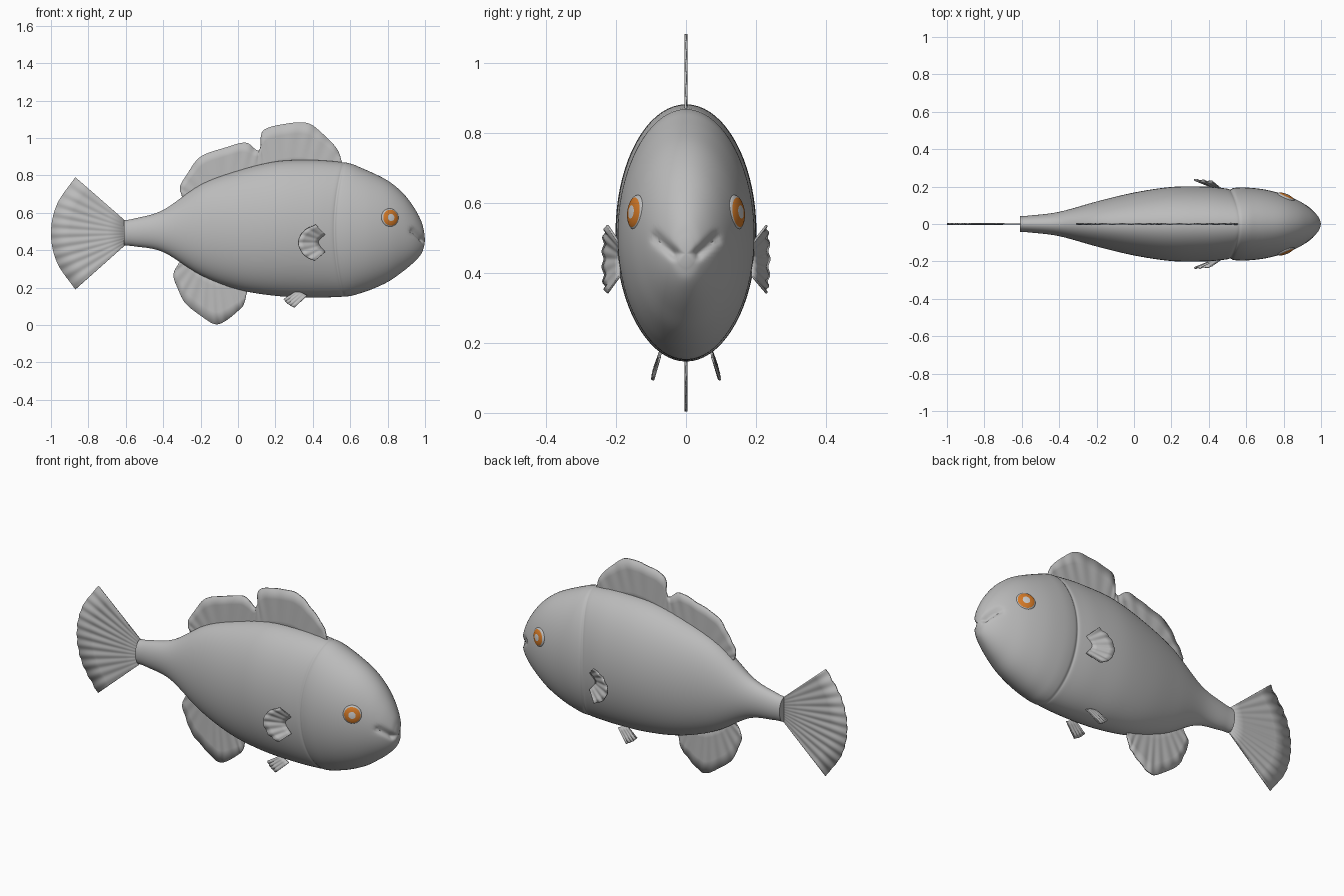
import bpy, bmesh, math
from mathutils import Vector

cube = bpy.data.objects.get("Cube")
if cube:
    bpy.data.objects.remove(cube, do_unlink=True)


def material(name, rgb):
    m = bpy.data.materials.new(name)
    m.use_nodes = True
    m.diffuse_color = (*rgb, 1)
    m.node_tree.nodes["Principled BSDF"].inputs["Base Color"].default_value = (*rgb, 1)
    return m


grey = material("skin grey", (0.5, 0.5, 0.5))
orange = material("iris orange", (0.65, 0.19, 0.02))
pale = material("pupil pale grey", (0.6, 0.6, 0.6))


def finish(name, bm, mats, angle=50):
    bmesh.ops.recalc_face_normals(bm, faces=bm.faces)
    me = bpy.data.meshes.new(name)
    bm.to_mesh(me)
    bm.free()
    for m in mats:
        me.materials.append(m)
    me.shade_smooth()
    me.set_sharp_from_angle(angle=math.radians(angle))
    ob = bpy.data.objects.new(name, me)
    bpy.context.collection.objects.link(ob)
    return ob


def spline(pts, t):
    """Point on a smooth curve through pts, t from 0 to 1."""
    pts = [Vector(p) for p in pts]
    last = len(pts) - 1
    i = min(int(t * last), last - 1)
    f = t * last - i
    b, c = pts[i], pts[i + 1]
    a = pts[i - 1] if i else b * 2 - c
    d = pts[i + 2] if i + 2 <= last else c * 2 - b
    return (b * 2 + (c - a) * f + (a * 2 - b * 5 + c * 4 - d) * f**2
            + (b * 3 - a - c * 3 + d) * f**3) / 2


def grid_faces(bm, rows, closed):
    for r0, r1 in zip(rows, rows[1:]):
        n = len(r0)
        for k in range(n if closed else n - 1):
            j = (k + 1) % n
            bm.faces.new((r0[k], r0[j], r1[j], r1[k]))


# Body sections: x, top z, bottom z, half width
sections = [
    (-.61, .56, .425, .042), (-.55, .57, .42, .046), (-.4, .615, .39, .065),
    (-.2, .75, .267, .12), (0, .825, .19, .168), (.2, .874, .156, .198),
    (.38, .882, .147, .2), (.49, .873, .15, .19), (.515, .868, .153, .184),
    (.535, .867, .153, .193), (.6, .852, .163, .195), (.7, .82, .187, .184),
    (.8, .772, .23, .158), (.88, .707, .285, .124), (.94, .63, .335, .088),
    (.98, .555, .38, .051), (.995, .5, .42, .025)]


def body():
    bm = bmesh.new()
    rows, steps, sides = [], 96, 72
    for s in range(steps + 1):
        x, top, bottom, half = spline([Vector(p) for p in sections], s / steps)
        row = []
        for k in range(sides):
            a = math.tau * k / sides
            y = half * math.cos(a)
            z = (top + bottom) / 2 + (top - bottom) / 2 * math.sin(a)
            # Gill edge curves forward at top and bottom
            px = x + .05 * math.sin(a)**2 * math.exp(-((x - .52) / .12)**2)
            # Mouth crease on each side of the snout
            if x > .85:
                rel = Vector((abs(y) - .035, z - .455))
                line = Vector((.05, .045))
                f = max(0, min(1, rel.dot(line) / line.length_squared))
                px -= .022 * math.exp(-((rel - line * f).length / .014)**2)
            row.append(bm.verts.new((px, y, z)))
        rows.append(row)
    grid_faces(bm, rows, True)
    bm.faces.new(rows[0])
    nose = bm.verts.new((1, 0, .455))
    for k in range(sides):
        bm.faces.new((rows[-1][k], rows[-1][(k + 1) % sides], nose))
    finish("body", bm, [grey])


def fin(name, root, edge, ribs, pleat=.003, thick=.006, count=96):
    """Pleated sheet stretched from a root curve to an outer edge curve."""
    bm = bmesh.new()
    rows = []
    for r in range(5):
        v, row = r / 4, []
        for k in range(count + 1):
            t = k / count
            p = spline(root, t).lerp(spline(edge, t), v)
            p.y += pleat * v * math.cos(math.tau * ribs * t)
            row.append(bm.verts.new(p))
        rows.append(row)
    grid_faces(bm, rows, False)
    ob = finish(name, bm, [grey])
    mod = ob.modifiers.new("thickness", "SOLIDIFY")
    mod.thickness = thick
    mod.offset = 0


def flat(pts):
    return [(x, 0, z) for x, z in pts]


body()

# Fins on the centre line
fin("tail_fin", flat([(-.6, .555), (-.6, .49), (-.6, .43)]),
    flat([(-.87, .79), (-.968, .645), (-1, .49), (-.968, .335), (-.87, .19)]), 11)
fin("dorsal_fin", flat([(-.27, .67), (-.12, .74), (.1, .8), (.3, .84), (.55, .83)]),
    flat([(-.3, .69), (-.31, .74), (-.27, .81), (-.2, .9), (-.07, .948), (.04, .975),
          (.1, .935), (.12, .95), (.135, 1.04), (.25, 1.075), (.37, 1.08),
          (.45, 1.025), (.53, .94), (.56, .855)]), 16, .002)
fin("anal_fin", flat([(-.29, .36), (-.2, .3), (-.1, .26), (.04, .21)]),
    flat([(-.31, .34), (-.345, .27), (-.32, .19), (-.28, .115), (-.2, .05),
          (-.125, .005), (-.07, .02), (0, .075), (.03, .11), (.05, .185)]), 10, .002)


def eye(name, side):
    bm = bmesh.new()
    bmesh.ops.create_uvsphere(bm, u_segments=40, v_segments=40, radius=1)
    # Coloured rings around the outward axis
    for f in bm.faces:
        c = f.calc_center_median()
        r = math.hypot(c.x, c.y)
        if c.z > 0:
            f.material_index = 2 if r < .35 else 1 if r < .83 else 0
    axis = Vector((.4, side * .9, .1)).normalized()
    turn = axis.to_track_quat("Z", "Y")
    for v in bm.verts:
        v.co = turn @ Vector((v.co.x * .05, v.co.y * .05, v.co.z * .018))
        v.co += Vector((.812, side * .142, .573))
    finish(name, bm, [grey, orange, pale])


# Paired parts
for label, side in (("left", 1), ("right", -1)):
    eye(label + "_eye", side)
    fin(label + "_pectoral_fin",
        [(.465, side * .19, .485), (.43, side * .19, .44), (.465, side * .19, .39)],
        [(.415, side * .228, .537), (.352, side * .234, .502), (.322, side * .236, .44),
         (.352, side * .234, .375), (.41, side * .228, .342)], 6)
    fin(label + "_pelvic_fin",
        [(.31, side * .073, .18), (.34, side * .073, .172), (.37, side * .075, .158)],
        [(.243, side * .086, .138), (.268, side * .093, .113), (.302, side * .096, .093)], 4, .002)
